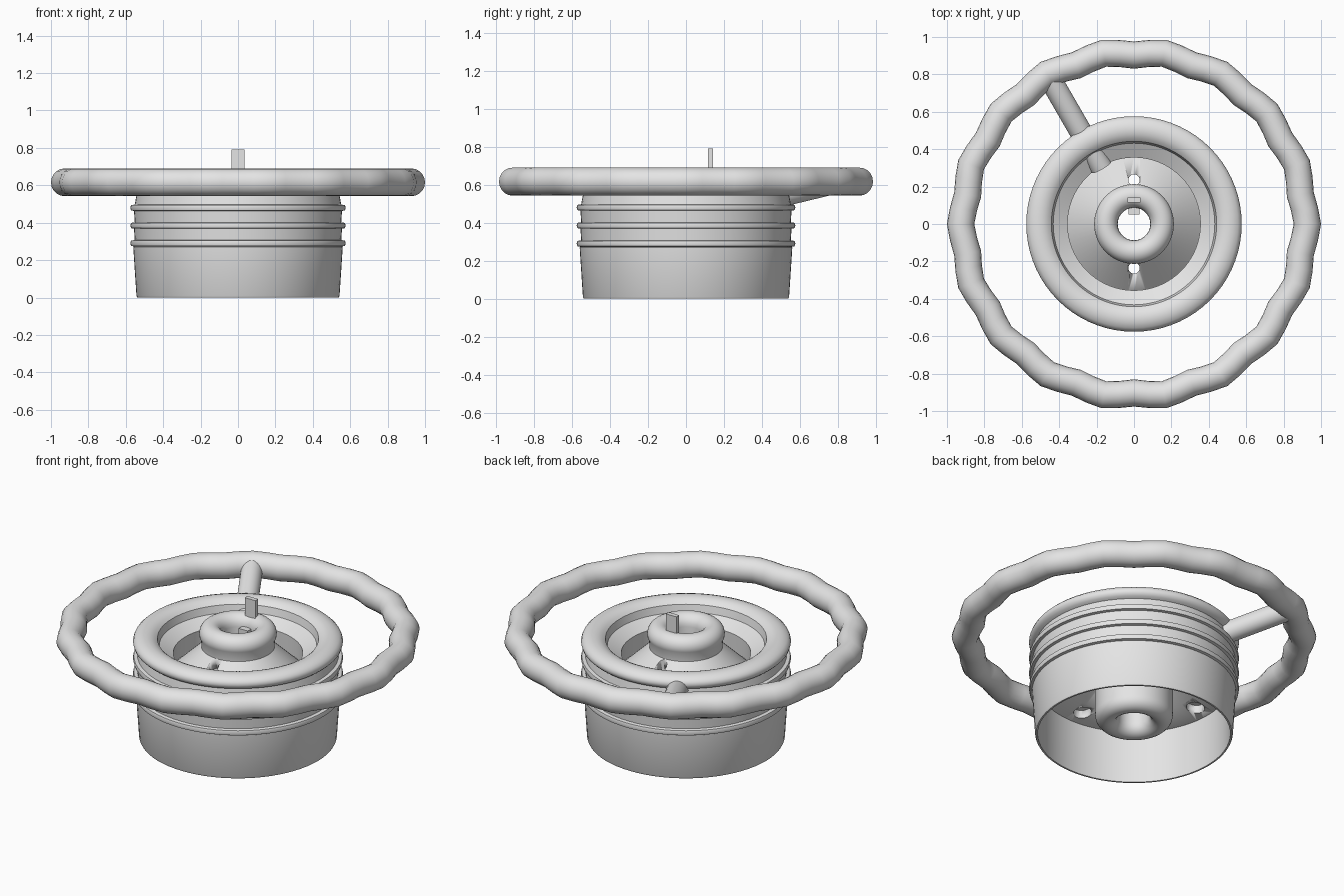
import bpy, bmesh, math
from mathutils import Vector

if "Cube" in bpy.data.objects:
    bpy.data.objects.remove(bpy.data.objects["Cube"])

metal = bpy.data.materials.new("light grey")
metal.diffuse_color = (0.78, 0.78, 0.78, 1)
metal.use_nodes = True
metal.node_tree.nodes["Principled BSDF"].inputs["Base Color"].default_value = metal.diffuse_color


def finish(name, bm, angle=35):
    """Turn a bmesh into a named, smooth-shaded object."""
    bmesh.ops.recalc_face_normals(bm, faces=bm.faces)
    mesh = bpy.data.meshes.new(name)
    bm.to_mesh(mesh)
    bm.free()
    mesh.materials.append(metal)
    ob = bpy.data.objects.new(name, mesh)
    bpy.context.collection.objects.link(ob)
    bpy.ops.object.select_all(action='DESELECT')
    ob.select_set(True)
    bpy.context.view_layer.objects.active = ob
    bpy.ops.object.shade_smooth_by_angle(angle=math.radians(angle))
    return ob


def loops_to_mesh(bm, loops):
    """Bridge closed loops into a closed ring surface."""
    rows = [[bm.verts.new(p) for p in loop] for loop in loops]
    n, m = len(rows), len(rows[0])
    for i in range(n):
        for j in range(m):
            a, b = rows[i], rows[(i + 1) % n]
            bm.faces.new((a[j], b[j], b[(j + 1) % m], a[(j + 1) % m]))


def lathe(name, profile, segments=72):
    """Spin a closed (radius, height) profile around z."""
    bm = bmesh.new()
    angles = [math.tau * i / segments for i in range(segments)]
    loops_to_mesh(bm, [[(r * math.cos(a), r * math.sin(a), z) for r, z in profile]
                       for a in angles])
    return finish(name, bm)


def rod(bm, start, end, radius, segments=24):
    start, end = Vector(start), Vector(end)
    axis = end - start
    mat = axis.to_track_quat('Z', 'Y').to_matrix().to_4x4()
    mat.translation = (start + end) / 2
    bmesh.ops.create_cone(bm, cap_ends=True, segments=segments, radius1=radius,
                          radius2=radius, depth=axis.length, matrix=mat)


def box(name, low, high):
    bm = bmesh.new()
    bmesh.ops.create_cube(bm, size=1)
    for v in bm.verts:
        v.co = [(l + h) / 2 + c * (h - l) for l, h, c in zip(low, high, v.co)]
    return finish(name, bm)


# Tapered cup with three raised bands, a wide rolled top lip and a dished inside
outer = [(0.528, 0.0), (0.538, 0.0), (0.543, 0.01), (0.56, 0.27)]
for z in (0.29, 0.385, 0.48):
    outer += [(0.556, z - 0.017), (0.572, z - 0.014), (0.576, z),
              (0.572, z + 0.014), (0.552, z + 0.017)]
lip = [(0.543, 0.545), (0.56, 0.553), (0.572, 0.566), (0.576, 0.582), (0.57, 0.598),
       (0.555, 0.612), (0.53, 0.622), (0.505, 0.625), (0.48, 0.621), (0.458, 0.611),
       (0.442, 0.597), (0.432, 0.553), (0.355, 0.51)]
inner = [(0.358, 0.39), (0.53, 0.365)]
lathe("cup_body", outer + lip + inner)

# Conical web joining the hub to the cup wall
web = lathe("conical_web", [(0.19, 0.56), (0.37, 0.39), (0.54, 0.375),
                            (0.54, 0.315), (0.37, 0.34), (0.19, 0.505)])

# Hub sleeve with rounded ends
R, T = 0.15, 0.063
top = [(R + T * math.cos(a), 0.628 + T * math.sin(a))
       for a in [math.pi * i / 10 - 0.6 for i in range(0, 13)]]
bottom = [(R + T * math.cos(a), 0.12 + T * math.sin(a))
          for a in [math.pi + math.pi * i / 10 for i in range(11)]]
neck = [(0.213, 0.45), (0.2, 0.5)]
lathe("hub_sleeve", bottom + neck + top)

# Small drain holes beside the hub and wider pits under the web
bm = bmesh.new()
for x, y, r in ((0, 0.235, 0.03), (0, -0.235, 0.03), (0.44, 0, 0.05),
                (-0.44, 0, 0.05), (0, 0.44, 0.05), (0, -0.44, 0.05)):
    rod(bm, (x, y, 0.1), (x, y, 0.7), r)
cutter = finish("hole_cutter", bm)
mod = web.modifiers.new("holes", 'BOOLEAN')
mod.operation = 'DIFFERENCE'
mod.solver = 'EXACT'
mod.object = cutter
bpy.context.view_layer.objects.active = web
bpy.ops.object.modifier_apply(modifier=mod.name)
bpy.data.objects.remove(cutter)

# Wavy hand rim: eighteen finger bumps on a tube of even thickness
bm = bmesh.new()
loops = []
for i in range(72):
    a = math.tau * i / 72
    major = 0.915 + 0.012 * math.cos(18 * a)
    ring = []
    for j in range(20):
        b = math.tau * j / 20
        r = major + 0.073 * math.cos(b)
        ring.append((r * math.cos(a), r * math.sin(a), 0.616 + 0.074 * math.sin(b)))
    loops.append(ring)
loops_to_mesh(bm, loops)
finish("hand_rim", bm, 60)

# Single spoke from the cup out to the rim
bm = bmesh.new()
c, s = math.cos(math.radians(120)), math.sin(math.radians(120))
rod(bm, (0.35 * c, 0.35 * s, 0.495), (0.9 * c, 0.9 * s, 0.61), 0.06, 32)
finish("spoke", bm)

# Upright tab on the hub and key inside the bore
box("upright_tab", (-0.035, 0.115, 0.62), (0.035, 0.142, 0.79))
box("bore_key", (-0.03, 0.05, 0.52), (0.03, 0.12, 0.63))
